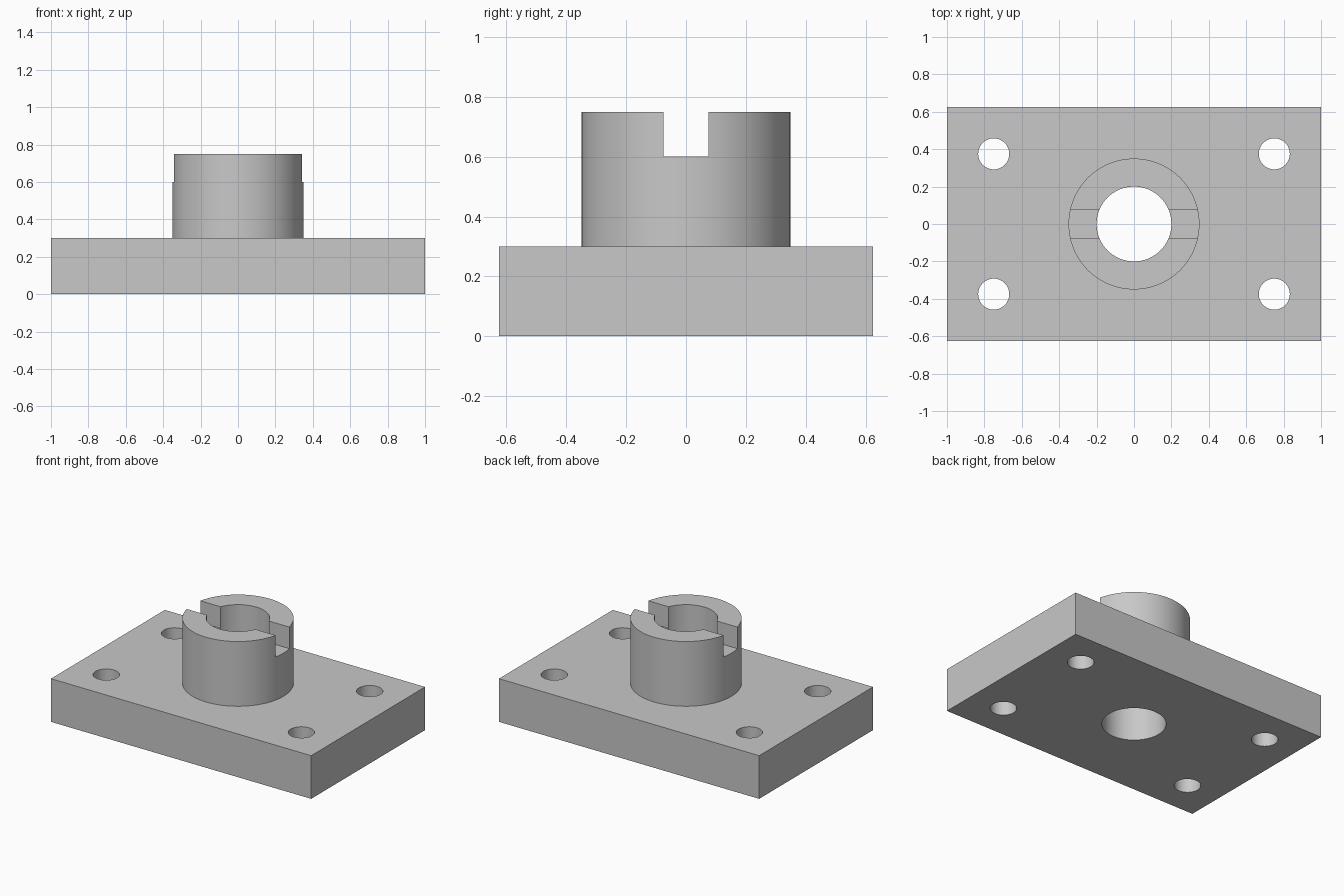
import bpy
import math

if "Cube" in bpy.data.objects:
    bpy.data.objects.remove(bpy.data.objects["Cube"])

grey = bpy.data.materials.new("machined grey")
grey.diffuse_color = (0.58, 0.58, 0.58, 1)
grey.use_nodes = True
grey.node_tree.nodes["Principled BSDF"].inputs["Base Color"].default_value = grey.diffuse_color


def box(name, size, z0):
    bpy.ops.mesh.primitive_cube_add(size=1, location=(0, 0, z0 + size[2] / 2))
    obj = bpy.context.object
    obj.name = name
    obj.scale = size
    bpy.ops.object.transform_apply(location=True, rotation=False, scale=True)
    return obj


def cylinder(name, radius, z0, z1, x=0, y=0, sides=96):
    bpy.ops.mesh.primitive_cylinder_add(
        vertices=sides, radius=radius, depth=z1 - z0, location=(x, y, (z0 + z1) / 2))
    obj = bpy.context.object
    obj.name = name
    bpy.ops.object.transform_apply(location=True, rotation=False, scale=True)
    return obj


def combine(target, tool, operation):
    mod = target.modifiers.new(operation.lower(), 'BOOLEAN')
    mod.operation = operation
    mod.solver = 'EXACT'
    mod.object = tool
    bpy.ops.object.select_all(action='DESELECT')
    bpy.context.view_layer.objects.active = target
    target.select_set(True)
    bpy.ops.object.modifier_apply(modifier=mod.name)
    bpy.data.objects.remove(tool, do_unlink=True)


# Rectangular plate joined to the round boss
flange = box("flange_plate_with_boss", (2.0, 1.25, 0.3), 0)
combine(flange, cylinder("boss", 0.35, 0.15, 0.75), 'UNION')

# Central bore through boss and plate
combine(flange, cylinder("bore_cutter", 0.2, -0.1, 0.9), 'DIFFERENCE')

# Slot across the top of the boss
combine(flange, box("slot_cutter", (1.0, 0.15, 0.3), 0.6), 'DIFFERENCE')

# Four corner bolt holes
for x in (-0.75, 0.75):
    for y in (-0.375, 0.375):
        hole = cylinder("bolt_hole_cutter", 0.083, -0.1, 0.5, x, y, 64)
        combine(flange, hole, 'DIFFERENCE')

# Smooth round walls, crisp edges
flange.data.materials.clear()
flange.data.materials.append(grey)
bpy.ops.object.shade_smooth_by_angle(angle=math.radians(30))
